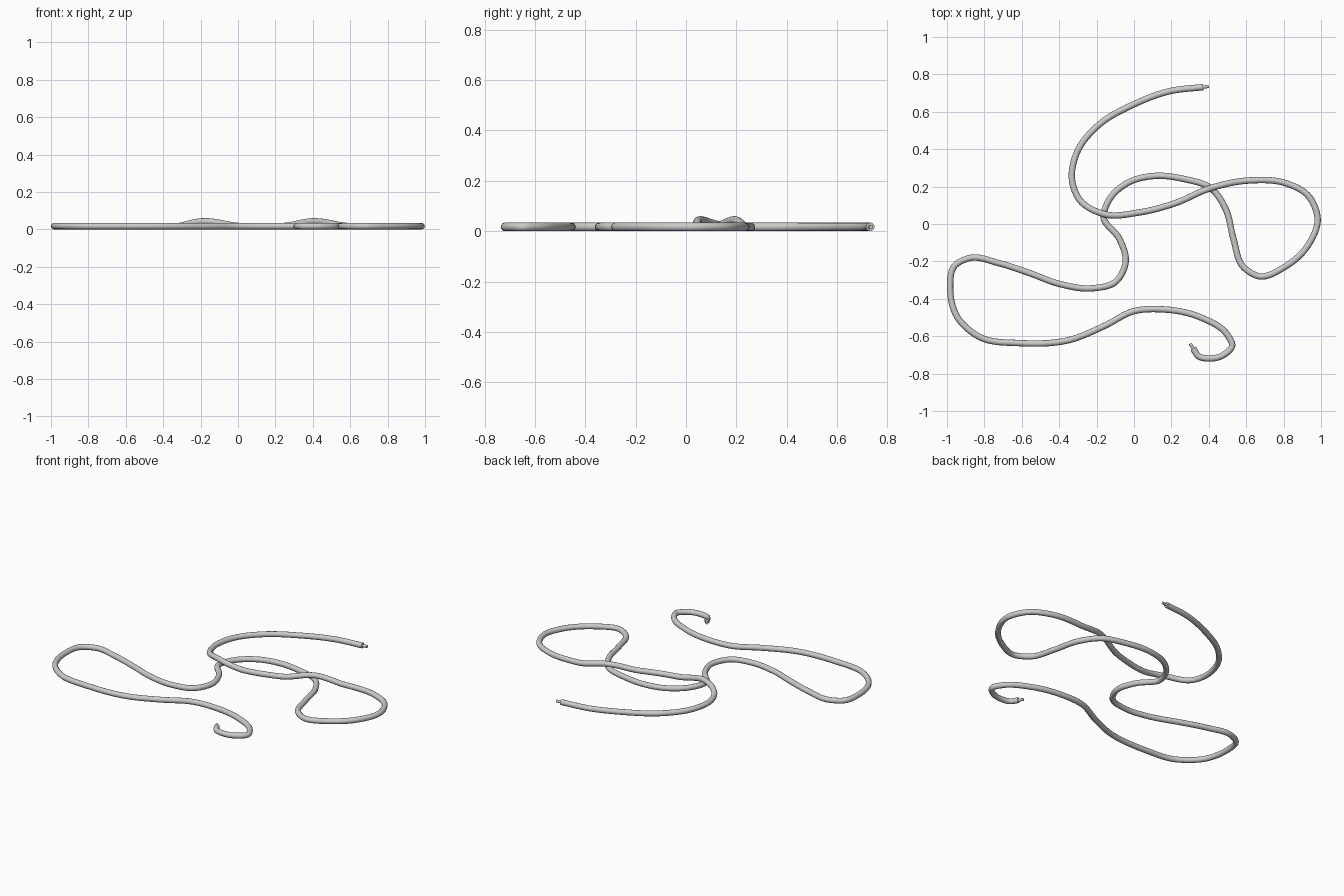
import bpy, math
from mathutils import Vector

if "Cube" in bpy.data.objects:
    bpy.data.objects.remove(bpy.data.objects["Cube"])

R = 0.017  # cable radius

# Cable path seen from above (hundredths of a unit)
PATH = [(37, 73.2), (19, 71), (0, 64), (-19.5, 52.4), (-30.2, 39), (-33, 22.5), (-29, 12.8),
        (-15.8, 5.2), (3, 6.2), (21.7, 11), (41, 19.2), (62, 23.3), (80.5, 22), (92.8, 15.5),
        (98.2, 2.7), (92.8, -11.8), (80.5, -23), (67, -28), (58.5, -23), (53.2, -8), (49, 8),
        (41, 19.2), (27, 24), (11, 25.7), (-2.4, 22.5), (-13, 13.4), (-16.3, 3.7), (-7.8, -8),
        (-4.4, -19.8), (-9.9, -31), (-22.7, -34.4), (-40, -32), (-56, -26.2), (-72, -21),
        (-88, -18.2), (-96, -22.5), (-98.3, -34.8), (-94.5, -49.7), (-82.6, -60.4),
        (-61, -63.7), (-34.5, -62), (-15.8, -54.5), (0, -46.6), (16.3, -45.7), (35, -49.7),
        (50, -59.4), (52.5, -65), (47, -70.5), (40.4, -71.9), (34.4, -70.6), (31.6, -66.5)]
CROSSINGS = [Vector((-0.175, 0.06)), Vector((0.41, 0.192))]


def smooth_path(points, steps=8):
    """Centripetal-style spline through the points; the first pass lifts over each crossing."""
    p = [Vector(q) / 100 for q in points]
    p = [2 * p[0] - p[1]] + p + [2 * p[-1] - p[-2]]
    out = []
    for i in range(1, len(p) - 2):
        a, b, c, d = p[i - 1:i + 3]
        la, lb, lc = (b - a).length, (c - b).length, (d - c).length
        m1 = ((b - a) / la * lb + (c - b) / lb * la) / (la + lb) * lb
        m2 = ((c - b) / lb * lc + (d - c) / lc * lb) / (lb + lc) * lb
        for k in range(steps):
            t = k / steps
            q = (b * (2*t**3 - 3*t*t + 1) + m1 * (t**3 - 2*t*t + t)
                 + c * (3*t*t - 2*t**3) + m2 * (t**3 - t*t))
            z = R
            if i < 14:
                for cr in CROSSINGS:
                    dist = (q - cr).length
                    if dist < 0.2:
                        z += 0.013 * (1 + math.cos(math.pi * dist / 0.2))
            out.append((q.x, q.y, z))
    out.append((p[-2].x, p[-2].y, R))
    return out


def tube(name, pts, radius):
    cu = bpy.data.curves.new(name, 'CURVE')
    cu.dimensions = '3D'
    cu.bevel_depth = radius
    cu.bevel_resolution = 4
    cu.use_fill_caps = True
    sp = cu.splines.new('POLY')
    sp.points.add(len(pts) - 1)
    for point, co in zip(sp.points, pts):
        point.co = (*co, 1)
    ob = bpy.data.objects.new(name, cu)
    bpy.context.collection.objects.link(ob)
    bpy.ops.object.select_all(action='DESELECT')
    ob.select_set(True)
    bpy.context.view_layer.objects.active = ob
    bpy.ops.object.convert(target='MESH')
    bpy.ops.object.shade_smooth_by_angle(angle=math.radians(40))


# Cable sheath
path = smooth_path(PATH)
tube("cable", path, R)

# Thin bare core sticking out of each end
for name, a, b in (("start_core", path[1], path[0]), ("end_core", path[-2], path[-1])):
    a, b = Vector(a), Vector(b)
    tube(name, [b, b + (b - a).normalized() * 0.03], R * 0.5)
